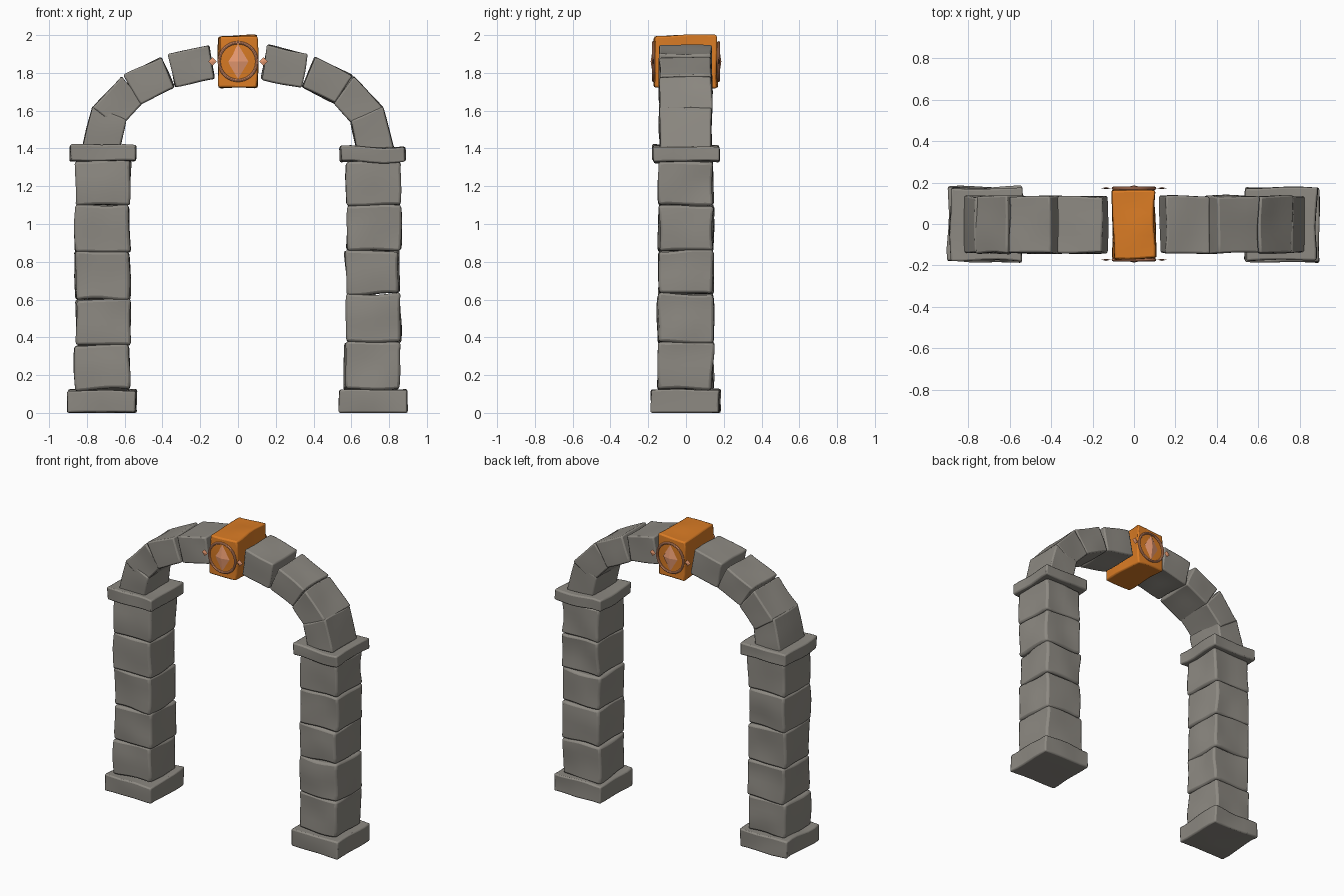
import bpy, bmesh, math, random
from mathutils import Vector, noise

if "Cube" in bpy.data.objects:
    bpy.data.objects.remove(bpy.data.objects["Cube"])

random.seed(7)

def material(name, color):
    m = bpy.data.materials.new(name)
    m.diffuse_color = color
    m.use_nodes = True
    m.node_tree.nodes["Principled BSDF"].inputs["Base Color"].default_value = m.diffuse_color
    return m

GREY = material("dark_stone", (0.265, 0.25, 0.222, 1))
ORANGE = material("orange_stone", (0.70, 0.20, 0.018, 1))
COPPER = material("copper", (0.82, 0.33, 0.17, 1))

def finish(bm, name, mat, angle=40):
    bmesh.ops.recalc_face_normals(bm, faces=bm.faces)
    me = bpy.data.meshes.new(name)
    bm.to_mesh(me)
    bm.free()
    ob = bpy.data.objects.new(name, me)
    bpy.context.collection.objects.link(ob)
    me.materials.append(mat)
    bpy.ops.object.select_all(action='DESELECT')
    ob.select_set(True)
    bpy.context.view_layer.objects.active = ob
    bpy.ops.object.shade_smooth_by_angle(angle=math.radians(angle))
    return ob

# Rough-hewn stone: xz outline extruded in y, gently warped, worn edges
def stone(name, outline, y0, y1, rough=0.014, mat=GREY, wear=0.009):
    bm = bmesh.new()
    a = [bm.verts.new((x, y0, z)) for x, z in outline]
    b = [bm.verts.new((x, y1, z)) for x, z in outline]
    bm.faces.new(a)
    bm.faces.new(b[::-1])
    for i in range(4):
        j = (i + 1) % 4
        bm.faces.new((a[i], b[i], b[j], a[j]))
    bmesh.ops.subdivide_edges(bm, edges=bm.edges[:], cuts=5, use_grid_fill=True)
    seed = Vector([random.uniform(-50, 50) for _ in range(3)])
    for v in bm.verts:
        v.co += noise.noise_vector(v.co * 5 + seed) * rough
        v.co.z = max(v.co.z, 0)
    ob = finish(bm, name, mat)
    bev = ob.modifiers.new("worn_edges", 'BEVEL')
    bev.width = wear
    bev.segments = 2
    bev.limit_method = 'ANGLE'
    bev.angle_limit = math.radians(45)
    return ob

def box(x0, x1, z0, z1):
    return [(x0, z0), (x1, z0), (x1, z1), (x0, z1)]

# Arch stones on the right-hand side, mirrored for the left
ARCH = [
    [(0.625, 1.40), (0.825, 1.40), (0.768, 1.622), (0.596, 1.55)],
    [(0.625, 1.51), (0.772, 1.612), (0.612, 1.785), (0.502, 1.645)],
    [(0.512, 1.638), (0.605, 1.785), (0.408, 1.884), (0.338, 1.724)],
    [(0.333, 1.725), (0.37, 1.90), (0.155, 1.947), (0.122, 1.767)],
]
JOINTS = {"left": (-1, (0.12, 0.355, 0.60, 0.855, 1.10, 1.335), 1.42),
          "right": (1, (0.125, 0.375, 0.63, 0.86, 1.10, 1.33), 1.41)}

for side, (s, zs, cap) in JOINTS.items():
    stone(side + "_base", box(s * 0.54, s * 0.90, 0, zs[0]), -0.182, 0.18)
    for i in range(5):
        d = random.uniform(-0.006, 0.006)
        stone(f"{side}_pillar_stone_{i+1}",
              box(s * 0.572 + d, s * 0.858 + d, zs[i], zs[i + 1]),
              -0.145, 0.143, wear=0.014)
    stone(side + "_capital", box(s * 0.542, s * 0.885, zs[5], cap), -0.176, 0.174)
    for i, q in enumerate(ARCH):
        stone(f"{side}_arch_stone_{i+1}", [(s * x, z) for x, z in q], -0.14, 0.135, rough=0.01)

# Keystone
stone("keystone", box(-0.102, 0.103, 1.72, 1.997), -0.168, 0.168, 0.014, ORANGE)

# Faceted diamond gem
def gem(name, x, y, z, w, d, h):
    bm = bmesh.new()
    ring = [bm.verts.new(p) for p in ((x + w, y, z), (x, y, z + h), (x - w, y, z), (x, y, z - h))]
    for dy in (-d, d):
        tip = bm.verts.new((x, y + dy, z))
        for i in range(4):
            bm.faces.new((ring[i], ring[(i + 1) % 4], tip))
    finish(bm, name, COPPER, 10)

# Ornaments on both faces of the keystone
for face, s in (("front", -1), ("back", 1)):
    y = s * 0.173
    bpy.ops.mesh.primitive_torus_add(major_segments=40, minor_segments=8, major_radius=0.1,
        minor_radius=0.008, location=(0, y, 1.86), rotation=(math.pi / 2, 0, 0))
    ring = bpy.context.object
    ring.name = face + "_ring"
    ring.data.materials.append(COPPER)
    bpy.ops.object.shade_smooth_by_angle()
    gem(face + "_gem", 0, y, 1.86, 0.055, 0.014, 0.092)
    for x in (-0.135, 0.135):
        gem(f"{face}_{'left' if x < 0 else 'right'}_stud", x, y, 1.86, 0.023, 0.005, 0.023)
